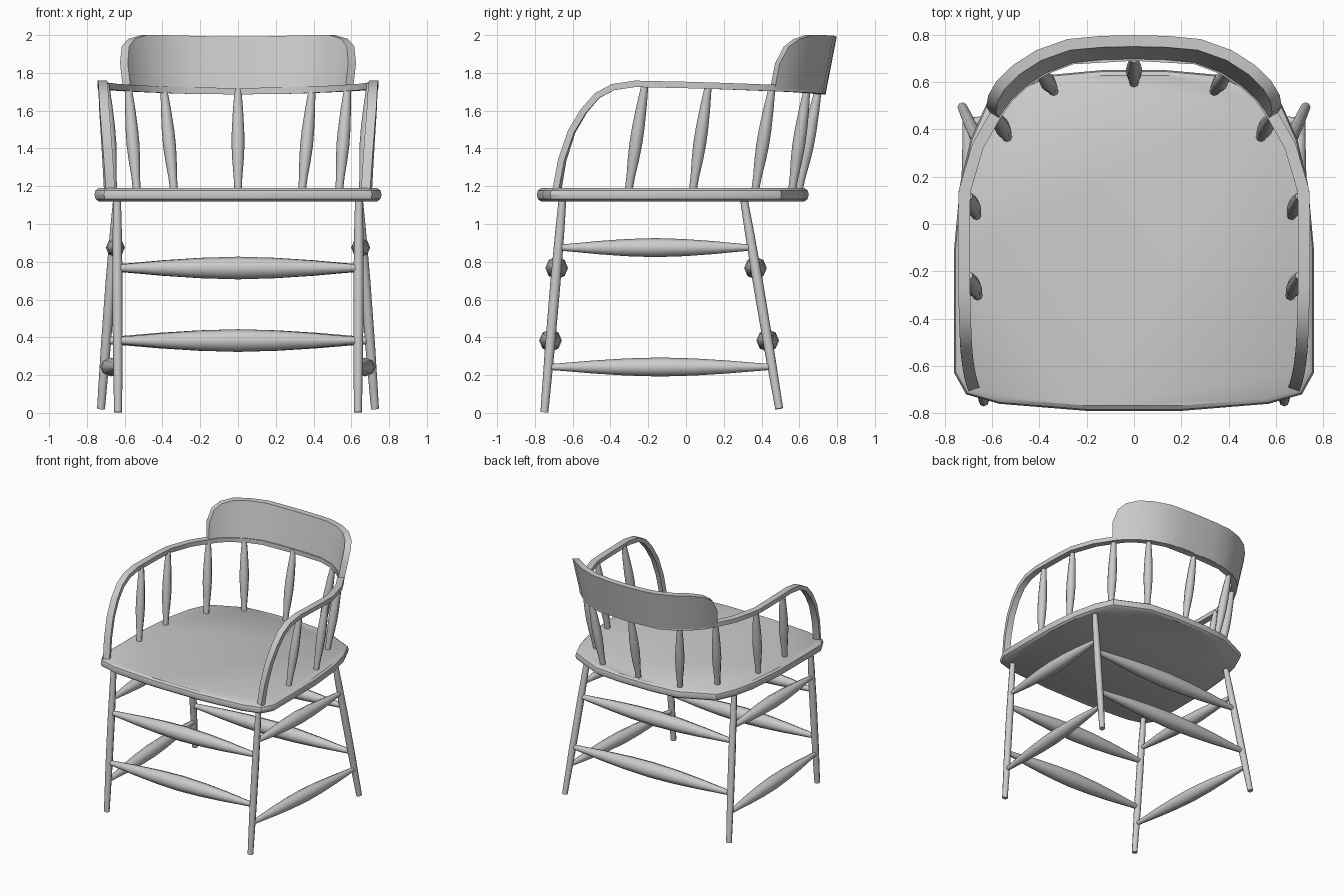
import bpy, bmesh, math
from mathutils import Vector

if "Cube" in bpy.data.objects:
    bpy.data.objects.remove(bpy.data.objects["Cube"])


def finish(name, bm, angle=None):
    bmesh.ops.recalc_face_normals(bm, faces=bm.faces)
    me = bpy.data.meshes.new(name)
    bm.to_mesh(me)
    bm.free()
    ob = bpy.data.objects.new(name, me)
    bpy.context.collection.objects.link(ob)
    if angle:
        bpy.ops.object.select_all(action='DESELECT')
        ob.select_set(True)
        bpy.context.view_layer.objects.active = ob
        bpy.ops.object.shade_smooth_by_angle(angle=math.radians(angle))
    return ob


def loft(name, rings, angle=None):
    """Skin a list of closed rings and cap both ends."""
    bm = bmesh.new()
    vs = [[bm.verts.new(p) for p in r] for r in rings]
    n = len(vs[0])
    for a, b in zip(vs, vs[1:]):
        for i in range(n):
            j = (i + 1) % n
            bm.faces.new((a[i], a[j], b[j], b[i]))
    bm.faces.new(vs[0])
    bm.faces.new(vs[-1])
    return finish(name, bm, angle)


def turned(name, a, b, profile, sides=8):
    """Turned rod from a to b; profile is (fraction, radius)."""
    a, b = Vector(a), Vector(b)
    d = (b - a).normalized()
    u = d.cross(Vector((0, 1, 0) if abs(d.y) < 0.8 else (0, 0, 1))).normalized()
    v = d.cross(u)
    ang = [2 * math.pi * i / sides for i in range(sides)]
    return loft(name, [[a.lerp(b, t) + r * (math.cos(k) * u + math.sin(k) * v)
                        for k in ang] for t, r in profile], 60)


def mirrored(half):
    """Right half ending on the centre -> full row, right to left."""
    return half + [(-p[0],) + tuple(p[1:]) for p in half[-2::-1]]


# seat: outline with a rounded edge
half = [(0.2, -0.79), (0.57, -0.76), (0.71, -0.72), (0.76, -0.63), (0.76, -0.1),
        (0.735, 0.17), (0.69, 0.36), (0.625, 0.505), (0.36, 0.63), (0.14, 0.65)]
outline = half + [(-x, y) for x, y in reversed(half)]
edge = [(1.12, 0.022), (1.132, 0.006), (1.155, 0), (1.178, 0.006), (1.19, 0.022)]
loft("seat", [[(x * (1 - d / 0.76), -0.07 + (y + 0.07) * (1 - d / 0.72), z)
               for x, y in outline] for z, d in edge], 35)

# bent arm rail running round the back
path = [Vector(p) for p in mirrored([
    (0.680, -0.685, 1.17), (0.690, -0.655, 1.34), (0.700, -0.605, 1.49),
    (0.708, -0.540, 1.60), (0.712, -0.470, 1.68), (0.715, -0.385, 1.725),
    (0.718, -0.270, 1.742), (0.720, 0.0, 1.736), (0.716, 0.14, 1.732),
    (0.660, 0.33, 1.725), (0.588, 0.457, 1.720), (0.535, 0.535, 1.717),
    (0.470, 0.595, 1.714), (0.380, 0.655, 1.710), (0.260, 0.700, 1.706),
    (0, 0.715, 1.703)])]
rings = []
for i, p in enumerate(path):
    t = (path[min(i + 1, len(path) - 1)] - path[max(i - 1, 0)]).normalized()
    w = t.cross(Vector((0, 0, 1))).normalized()
    h = w.cross(t) * 0.017
    w *= 0.025
    rings.append([p + w + h, p - w + h, p - w - h, p + w - h])
loft("arm_rail", rings, 35)

# curved backrest, leaning back with clipped upper corners: x, y, bottom, top
cols = mirrored([
    (0.588, 0.457, 1.712, 1.85), (0.570, 0.487, 1.71, 1.94),
    (0.535, 0.535, 1.71, 1.98), (0.470, 0.595, 1.705, 2.0),
    (0.380, 0.655, 1.70, 2.0), (0.260, 0.700, 1.695, 1.997),
    (0.130, 0.713, 1.693, 1.993), (0, 0.716, 1.692, 1.992)])
rings = []
for i, (x, y, z0, z1) in enumerate(cols):
    p, q = cols[max(i - 1, 0)], cols[min(i + 1, len(cols) - 1)]
    t = Vector((q[0] - p[0], q[1] - p[1], 0)).normalized()
    n = t.cross(Vector((0, 0, 1))) * 0.024
    lean = Vector((x * 0.06, 0.058, 0)) * ((z1 - z0) / 0.3)
    b = Vector((x, y, z0))
    c = Vector((x, y, z1)) + lean
    rings.append([b - n, b + n, c + n, c - n])
loft("backrest", rings, 35)

# spindles between seat and rail
spin = [(0, 0.02), (0.15, 0.023), (0.3, 0.03), (0.45, 0.034), (0.6, 0.033),
        (0.8, 0.027), (1, 0.018)]
turned("back_spindle_centre", (0, 0.595, 1.17), (0, 0.70, 1.71), spin)

leg = [(0, 0.021), (0.3, 0.026), (0.6, 0.027), (0.85, 0.024), (1, 0.02)]
rod = [(0, 0.018), (0.1, 0.029), (0.2, 0.041), (0.35, 0.054), (0.5, 0.06),
       (0.65, 0.054), (0.8, 0.041), (0.9, 0.029), (1, 0.018)]
thin = [(t, r * 0.84) for t, r in rod]


def front_at(z):
    return Vector((0.635, -0.75, 0)).lerp(Vector((0.64, -0.653, 1.14)), z / 1.14)


def rear_at(z):
    return Vector((0.727, 0.497, 0)).lerp(Vector((0.64, 0.305, 1.14)), z / 1.14)


for s, side in ((1, "right"), (-1, "left")):
    def m(p):
        return (s * p[0], p[1], p[2])
    for i, (a, b) in enumerate([
            ((0.338, 0.56, 1.17), (0.392, 0.64, 1.71)),
            ((0.535, 0.365, 1.17), (0.58, 0.455, 1.72)),
            ((0.665, 0.035, 1.17), (0.70, 0.118, 1.73)),
            ((0.66, -0.305, 1.17), (0.70, -0.217, 1.74))]):
        turned(f"spindle_{side}_{i + 1}", m(a), m(b), spin)
    # legs
    turned(f"front_leg_{side}", m(front_at(0.003)), m(front_at(1.14)), leg)
    turned(f"rear_leg_{side}", m(rear_at(0.022)), m(rear_at(1.14)), leg)
    # side stretchers
    for z, label in ((0.875, "upper"), (0.243, "lower")):
        turned(f"side_stretcher_{side}_{label}", m(front_at(z)), m(rear_at(z)), thin)

# front and rear stretchers
for f, place in ((front_at, "front"), (rear_at, "rear")):
    for z, label in ((0.767, "upper"), (0.383, "lower")):
        p = f(z)
        turned(f"{place}_stretcher_{label}", (-p.x, p.y, z), (p.x, p.y, z), rod)
